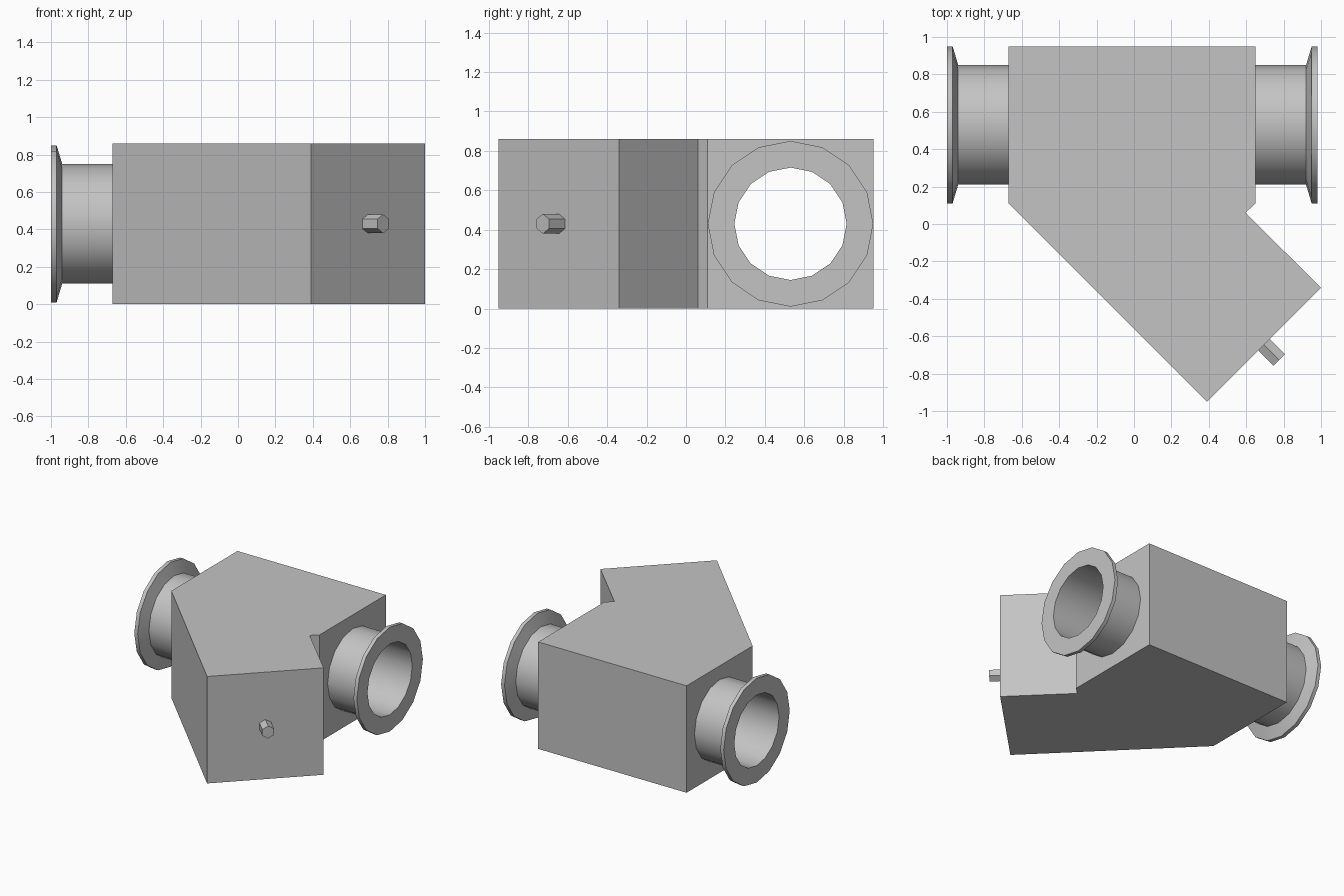
import bpy
import bmesh
import math
from mathutils import Matrix, Vector

old = bpy.data.objects.get("Cube")
if old:
    bpy.data.objects.remove(old, do_unlink=True)

HEIGHT = 0.86
AXIS_Y, AXIS_Z = 0.53, 0.43
BORE, PIPE, RIM = 0.285, 0.32, 0.42
SIDES = 16

grey = bpy.data.materials.new("brushed grey metal")
grey.use_nodes = True
grey.diffuse_color = (0.55, 0.55, 0.55, 1)
grey.node_tree.nodes["Principled BSDF"].inputs["Base Color"].default_value = (0.55, 0.55, 0.55, 1)


def add_object(name, bm, smooth=False):
    bmesh.ops.recalc_face_normals(bm, faces=bm.faces)
    mesh = bpy.data.meshes.new(name)
    bm.to_mesh(mesh)
    bm.free()
    mesh.materials.append(grey)
    obj = bpy.data.objects.new(name, mesh)
    bpy.context.collection.objects.link(obj)
    if smooth:
        bpy.ops.object.select_all(action="DESELECT")
        obj.select_set(True)
        bpy.context.view_layer.objects.active = obj
        bpy.ops.object.shade_smooth_by_angle(angle=math.radians(30))
    return obj


def lathe(name, profile):
    """Revolve a closed (x, radius) profile about the pipe axis."""
    bm = bmesh.new()
    rings = []
    for i in range(SIDES):
        a = math.tau * i / SIDES
        rings.append([bm.verts.new((x, AXIS_Y + r * math.cos(a), AXIS_Z + r * math.sin(a)))
                      for x, r in profile])
    n = len(profile)
    for i, ring in enumerate(rings):
        following = rings[(i + 1) % SIDES]
        for j in range(n):
            k = (j + 1) % n
            bm.faces.new((ring[j], ring[k], following[k], following[j]))
    return add_object(name, bm, smooth=True)


# Angled valve body, extruded from its plan outline
outline = [(-0.67, 0.95), (-0.67, 0.11), (0.39, -0.95), (1, -0.34),
           (0.595, 0.06), (0.65, 0.11), (0.65, 0.95)]
bm = bmesh.new()
base = bm.faces.new([bm.verts.new((x, y, 0)) for x, y in outline])
extruded = bmesh.ops.extrude_face_region(bm, geom=[base], use_keep_orig=True)
top = [v for v in extruded["geom"] if isinstance(v, bmesh.types.BMVert)]
bmesh.ops.translate(bm, verts=top, vec=(0, 0, HEIGHT))
body = add_object("valve_body", bm)

# Straight bore through the body
bm = bmesh.new()
bmesh.ops.create_cone(bm, segments=SIDES, radius1=BORE, radius2=BORE, depth=3, cap_ends=True,
                      matrix=Matrix.Translation((0, AXIS_Y, AXIS_Z)) @ Matrix.Rotation(math.pi / 2, 4, "Y"))
cutter = add_object("bore_cutter", bm)
cutter.hide_render = True
cut = body.modifiers.new("bore", "BOOLEAN")
cut.operation = "DIFFERENCE"
cut.solver = "EXACT"
cut.object = cutter
bpy.ops.object.select_all(action="DESELECT")
body.select_set(True)
bpy.context.view_layer.objects.active = body
bpy.ops.object.modifier_apply(modifier=cut.name)
bpy.data.objects.remove(cutter, do_unlink=True)
bpy.ops.object.shade_smooth_by_angle(angle=math.radians(30))

# Flanged pipe stubs on both ends
for name, wall, end in (("right_flange_pipe", -0.67, -1.0), ("left_flange_pipe", 0.65, 0.98)):
    s = math.copysign(1, end)
    lathe(name, [(wall, BORE), (wall, PIPE), (end - s * 0.06, PIPE),
                 (end - s * 0.03, RIM), (end, RIM), (end, BORE)])

# Hexagonal pin on the slanted end face
direction = Vector((1, -1, 0)).normalized()
centre = Vector((0.695, -0.645, AXIS_Z)) + direction * 0.05
bm = bmesh.new()
bmesh.ops.create_cone(bm, segments=6, radius1=0.05, radius2=0.05, depth=0.13, cap_ends=True,
                      matrix=Matrix.Translation(centre) @ Matrix.Rotation(-math.pi / 4, 4, "Z")
                      @ Matrix.Rotation(math.pi / 2, 4, "Y") @ Matrix.Rotation(math.pi / 2, 4, "Z"))
add_object("hex_pin", bm)
